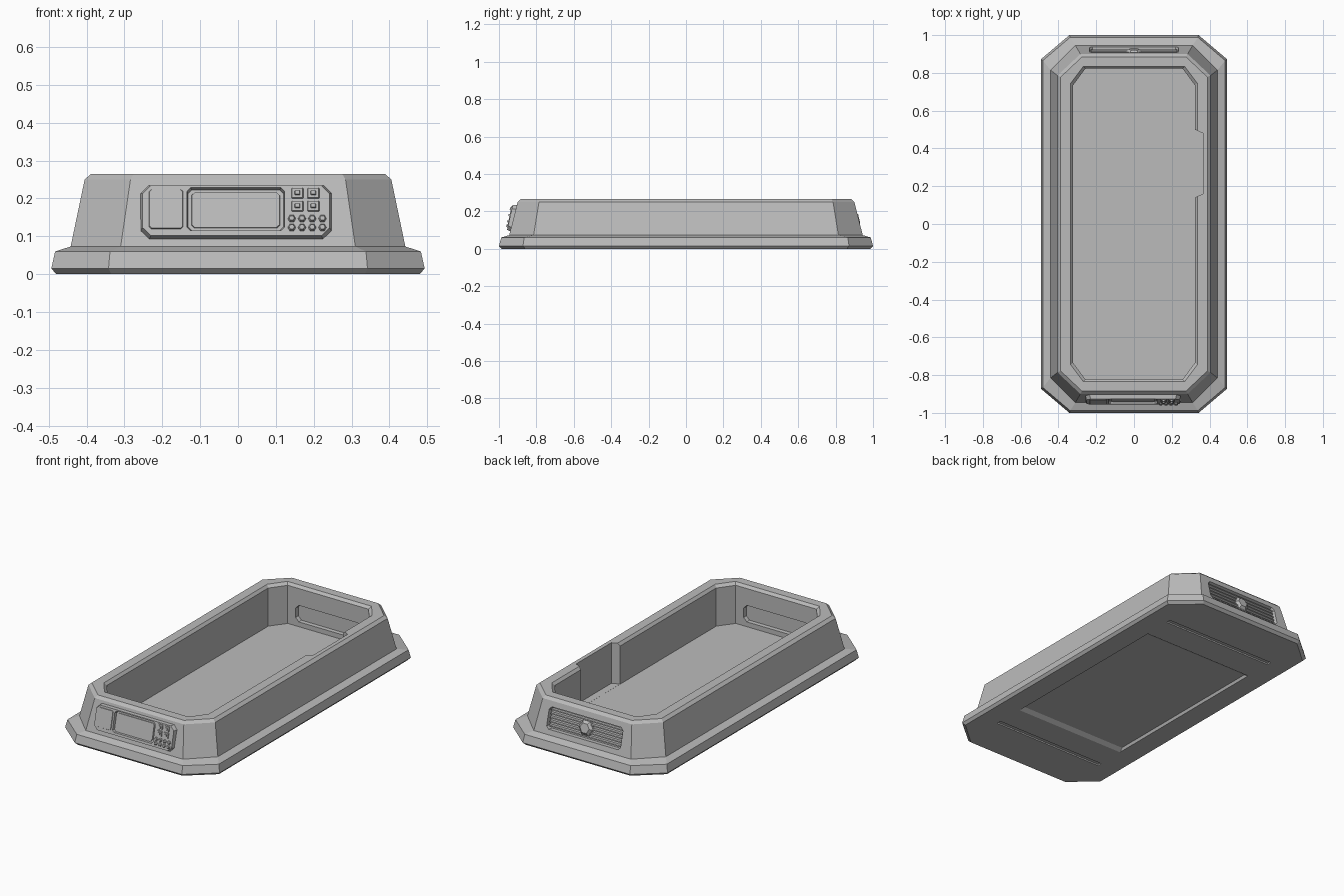
import bpy, bmesh, math
from mathutils import Matrix, Vector

cube = bpy.data.objects.get("Cube")
if cube:
    bpy.data.objects.remove(cube)

grey = bpy.data.materials.new("plain_grey")
grey.use_nodes = True
COLOUR = (0.5, 0.5, 0.5, 1)
grey.diffuse_color = COLOUR
grey.node_tree.nodes["Principled BSDF"].inputs["Base Color"].default_value = COLOUR


def octagon(hx, hy, fx, fy, z):
    """Ring with half sizes hx, hy and flats reaching fx, fy."""
    return [Vector((x, y, z)) for x, y in (
        (fx, -hy), (hx, -fy), (hx, fy), (fx, hy),
        (-fx, hy), (-hx, fy), (-hx, -fy), (-fx, -hy))]


def loft(name, rings, frame=Matrix()):
    """Closed solid through a list of matching rings."""
    bm = bmesh.new()
    loops = [[bm.verts.new(frame @ p) for p in ring] for ring in rings]
    n = len(loops[0])
    for a, b in zip(loops, loops[1:]):
        for i in range(n):
            j = (i + 1) % n
            bm.faces.new((a[i], a[j], b[j], b[i]))
    bm.faces.new(loops[0][::-1])
    bm.faces.new(loops[-1])
    bmesh.ops.recalc_face_normals(bm, faces=bm.faces)
    mesh = bpy.data.meshes.new(name)
    bm.to_mesh(mesh)
    bm.free()
    mesh.materials.append(grey)
    obj = bpy.data.objects.new(name, mesh)
    bpy.context.scene.collection.objects.link(obj)
    return obj


def plate(name, frame, u, v, w, h, low, high, corner, taper=0.0):
    """Chamfered plate on a wall frame, narrowing by taper from low to high."""
    rings = []
    for depth, t in ((low, 0), (high, taper)):
        a, b = w / 2 - t, h / 2 - t
        rings.append(octagon(a, b, a - corner, b - corner, depth))
    return loft(name, rings, frame @ Matrix.Translation((u, v, 0)))


def cut(obj, cutters):
    """Subtract the cutters and drop them."""
    for c in cutters:
        c.hide_render = True
        mod = obj.modifiers.new("cut", "BOOLEAN")
        mod.operation = "DIFFERENCE"
        mod.solver = "EXACT"
        mod.object = c
    graph = bpy.context.evaluated_depsgraph_get()
    mesh = bpy.data.meshes.new_from_object(obj.evaluated_get(graph))
    obj.modifiers.clear()
    obj.data = mesh
    for c in cutters:
        bpy.data.objects.remove(c)


def wall(turn, distance, height, lean):
    """Frame lying on a leaning wall: x along it, y up it, z outward."""
    return (Matrix.Rotation(math.radians(turn), 4, "Z")
            @ Matrix.Translation((0, -distance, height))
            @ Matrix.Rotation(math.radians(90 - lean), 4, "X"))


front = wall(0, 0.92, 0.163, 12.7)
back = wall(180, 0.92, 0.16, 12.7)
sides = [wall(90, 0.421, 0.17, 11.2), wall(270, 0.421, 0.17, 11.2)]
FLOOR = 0.03

# Tub: flared base, leaning walls, bevelled rim and hollow inside
body = loft("tub_body", [
    octagon(0.48, 0.985, 0.335, 0.86, 0),
    octagon(0.493, 1.0, 0.342, 0.872, 0.015),
    octagon(0.483, 0.988, 0.338, 0.865, 0.06),
    octagon(0.442, 0.945, 0.31, 0.815, 0.073),
    octagon(0.405, 0.9, 0.284, 0.786, 0.25),
    octagon(0.388, 0.885, 0.275, 0.778, 0.265),
    octagon(0.335, 0.835, 0.268, 0.745, 0.265),
    octagon(0.322, 0.822, 0.258, 0.735, 0.25),
    octagon(0.322, 0.822, 0.258, 0.735, FLOOR)])

cutters = []
# Long side recesses
for frame, u in zip(sides, (-0.04, 0.04)):
    deep = plate("side_cutter", frame, u, 0, 0.9, 0.132, 0, -0.022, 0.012, 0.02)
    cutters.append(deep)
# Vent recess at the back
cutters.append(plate("vent_cutter", back, 0, 0, 0.48, 0.13, 0.03, -0.022, 0.015, 0.008))
# Full-height notch in the inner wall
notch = [[Vector((x, y, z)) for x, y in ((0.3, 0.13), (0.365, 0.16), (0.365, 0.48), (0.3, 0.51))]
         for z in (FLOOR + 0.0005, 0.3)]
cutters.append(loft("notch_cutter", notch))
# Shallow pockets inside both end walls
for turn in (0, 180):
    inner = wall(turn, -0.8, 0.105, 0)
    cutters.append(plate("pocket_cutter", inner, 0, 0, 0.42, 0.1, 0.02, -0.045, 0.02, 0.004))
# Underside panel and cross grooves
cutters.append(loft("panel_cutter", [octagon(0.362, 0.562, 0.36, 0.56, -0.01),
                                     octagon(0.35, 0.52, 0.348, 0.518, 0.015)]))
for y in (-0.72, 0.72):
    ring = [octagon(0.36, 0.014, 0.358, 0.012, z) for z in (-0.01, 0.008)]
    cutters.append(loft("groove_cutter", ring, Matrix.Translation((0, y, 0))))
cut(body, cutters)

# Control panel with a sunken screen and a hatch outline
panel = plate("control_panel", front, -0.005, 0, 0.51, 0.152, -0.01, 0.022, 0.022, 0.008)
cut(panel, [
    plate("screen_cutter", front, -0.006, 0.004, 0.262, 0.12, 0.03, 0.008, 0.01, 0.005)])
plate("screen", front, -0.006, 0.004, 0.238, 0.1, 0, 0.012, 0.008, 0.003)
plate("hatch", front, -0.19, 0.004, 0.094, 0.11, 0.018, 0.025, 0.006, 0.003)

# Square keys in sunken-looking collars
for u in (0.157, 0.199):
    for v in (0.012, 0.047):
        plate("key_base", front, u, v, 0.034, 0.032, 0.018, 0.027, 0.002, 0.003)
        plate("key_cap", front, u, v, 0.018, 0.016, 0.02, 0.033, 0.002, 0.003)


def hex_stud(name, frame, u, v, r, low, high):
    rings = [[Vector((s * r * math.cos(k * math.pi / 3), s * r * math.sin(k * math.pi / 3), d))
              for k in range(6)] for s, d in ((1, low), (1, (low + high) / 2), (0.65, high))]
    return loft(name, rings, frame @ Matrix.Translation((u, v, 0)))


# Two rows of small hexagonal buttons
for col in range(4):
    for v in (-0.046, -0.022):
        hex_stud("round_button", front, 0.142 + 0.027 * col, v, 0.0105, 0.018, 0.031)

# Vent slats with a central hexagonal boss
for k in range(5):
    plate("vent_slat", back, 0, -0.044 + 0.022 * k, 0.462, 0.014, -0.024, -0.006, 0.001, 0.004)
hex_stud("vent_boss", back, 0, 0, 0.045, -0.022, 0.006)
